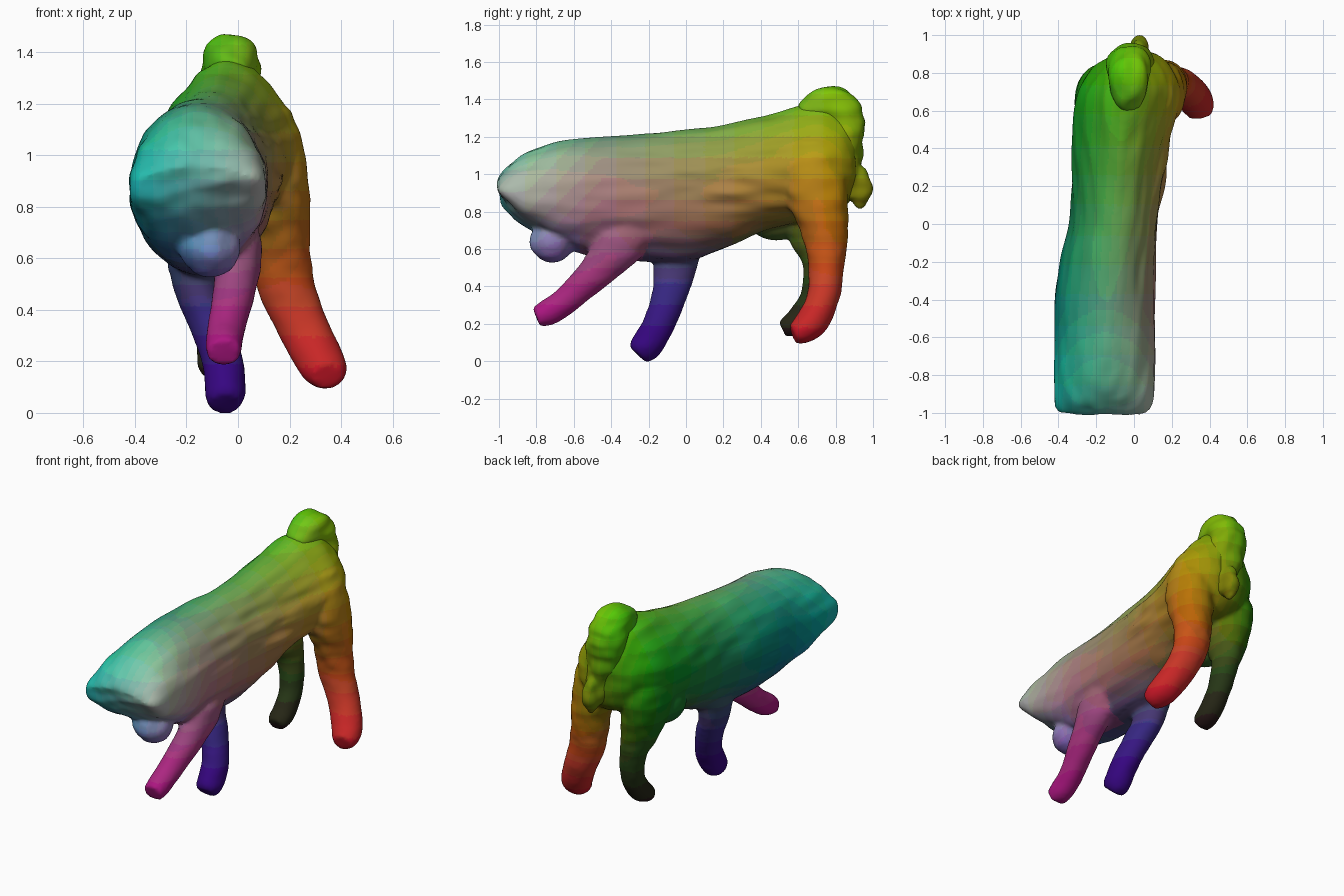
import bpy, bmesh, math
from mathutils import Vector, noise

if "Cube" in bpy.data.objects:
    bpy.data.objects.remove(bpy.data.objects["Cube"])

X = Vector((1, 0, 0))


def clamp(v, lo=0.0, hi=1.0):
    return max(lo, min(hi, v))


def spline(p, steps):
    """Catmull-Rom interpolation through tuples of any length."""
    p = [p[0]] + list(p) + [p[-1]]
    out = []
    for i in range(1, len(p) - 2):
        for s in range(steps):
            t = s / steps
            out.append([0.5 * (2 * b + (c - a) * t + (2 * a - 5 * b + 4 * c - d) * t * t
                               + (3 * b - a - 3 * c + d) * t ** 3)
                        for a, b, c, d in zip(p[i - 1], p[i], p[i + 1], p[i + 2])])
    return out + [list(p[-1])]


def colour(c):
    """Red grows to the animal's right, green upward, blue toward the head."""
    mid = -0.09 + 0.075 * c.y
    r = 0.39 + 1.15 * (c.x - mid)
    g = 0.05 + 0.49 * c.z + 0.2 * clamp((-c.y - 0.45) / 0.4) * clamp((c.z - 0.45) / 0.2)
    b = 0.34 - 0.35 * c.y
    chin = c.y < -0.57 and c.z > 0.52
    if chin:
        b += 0.12 * clamp((0.8 - c.z) / 0.15)
    elif c.z < 0.72:                               # legs keep their own side's red
        w = clamp((0.72 - c.z) / 0.3)
        if c.y > 0.25:
            leg = (0.8, 0.15) if c.x > 0.03 else (0.17, 0.13)
        else:
            right = c.x > -0.13 and c.y < -0.26 - 0.5 * (0.5 - c.z)
            leg = (0.65, 0.52) if right else (0.25, 0.48)
            g -= 0.06 * w
        r, b = r + (leg[0] - r) * w, b + (leg[1] - b) * w
    return r, g, b


def paint(ob, levels=18):
    ob.data.materials.clear()
    slots = {}
    for f in ob.data.polygons:
        key = tuple(round(clamp(v, 0.05, 0.82) * levels) for v in colour(f.center))
        if key not in slots:
            name = "tint_%d_%d_%d" % key
            m = bpy.data.materials.get(name) or bpy.data.materials.new(name)
            m.diffuse_color = [(k / levels) ** 2.2 for k in key] + [1]
            m.use_nodes = True
            m.node_tree.nodes["Principled BSDF"].inputs["Base Color"].default_value = m.diffuse_color
            slots[key] = len(ob.data.materials)
            ob.data.materials.append(m)
        f.material_index = slots[key]


def make(name, bm):
    bmesh.ops.recalc_face_normals(bm, faces=bm.faces)
    me = bpy.data.meshes.new(name)
    bm.to_mesh(me)
    bm.free()
    ob = bpy.data.objects.new(name, me)
    bpy.context.collection.objects.link(ob)
    return ob


def tube(name, pts, steps=5, sides=24, axis=None, taper=lambda y: 0):
    """Loft ellipses (x, y, z, side radius, other radius) along a path."""
    p = spline(pts, steps)
    bm = bmesh.new()
    rings = []
    for i, q in enumerate(p):
        c = Vector(q[:3])
        t = axis or (Vector(p[min(i + 1, len(p) - 1)][:3]) - Vector(p[max(i - 1, 0)][:3])).normalized()
        side = (X - t * t.dot(X)).normalized()
        up = side.cross(t)
        ring = []
        for k in range(sides):
            a = 2 * math.pi * k / sides
            narrow = 1 - taper(c.y) * max(0, math.sin(a))
            ring.append(bm.verts.new(c + side * q[3] * math.cos(a) * narrow + up * q[4] * math.sin(a)))
        rings.append(ring)
    for r, s in zip(rings, rings[1:]):
        for k in range(sides):
            bm.faces.new((r[k], r[(k + 1) % sides], s[(k + 1) % sides], s[k]))
    for r, q in ((rings[0], p[0]), (rings[-1], p[-1])):
        tip = bm.verts.new(q[:3])
        for k in range(sides):
            bm.faces.new((r[k], r[(k + 1) % sides], tip))
    return make(name, bm)


def lump(name, loc, size):
    bm = bmesh.new()
    bmesh.ops.create_icosphere(bm, subdivisions=3, radius=1)
    for v in bm.verts:
        v.co = Vector(a * b + c for a, b, c in zip(v.co, size, loc))
    return make(name, bm)


def fuse(name, parts, rough, voxel=0.014, smooth=5):
    """Merge overlapping parts into one skin, soften the joins, add folds, colour."""
    bpy.ops.object.select_all(action='DESELECT')
    for ob in parts:
        ob.select_set(True)
    ob = parts[0]
    bpy.context.view_layer.objects.active = ob
    bpy.ops.object.join()
    m = ob.modifiers.new("skin", 'REMESH')
    m.mode, m.voxel_size = 'VOXEL', voxel
    s = ob.modifiers.new("soften", 'SMOOTH')
    s.factor, s.iterations = 0.5, smooth
    for mod in ("skin", "soften"):
        bpy.ops.object.modifier_apply(modifier=mod)
    ob.name = ob.data.name = name
    moved = [v.co + v.normal * rough(v.co) * noise.noise(Vector((v.co.x * 13, v.co.y * 4, v.co.z * 15)))
             for v in ob.data.vertices]
    for v, co in zip(ob.data.vertices, moved):
        v.co = co
    paint(ob)
    bpy.ops.object.shade_smooth_by_angle(angle=math.radians(40))


# Torso and head: y, left x, right x, bottom z, top z
sections = [
    (-1.01, -.40, .08, .79, .96), (-0.98, -.42, .105, .73, 1.01), (-0.92, -.425, .115, .68, 1.07),
    (-0.80, -.425, .115, .62, 1.135),
    (-0.65, -.42, .115, .58, 1.18), (-0.40, -.42, .11, .55, 1.205), (-0.20, -.39, .115, .53, 1.22),
    (0.0, -.34, .13, .53, 1.24), (0.2, -.33, .155, .60, 1.265), (0.4, -.33, .185, .69, 1.305),
    (0.6, -.325, .23, .75, 1.36), (0.72, -.29, .24, .78, 1.37), (0.82, -.225, .205, .80, 1.33),
    (0.88, -.15, .15, .86, 1.27), (0.91, -.08, .10, .95, 1.20)]
torso = tube("torso", [((a + b) / 2, y, (c + d) / 2, (b - a) / 2, (d - c) / 2)
                       for y, a, b, c, d in sections],
             steps=6, sides=56, axis=Vector((0, 1, 0)), taper=lambda y: 0.32 * clamp((y + 0.2) / 0.8))

# Wedge snout: the underside of the head slopes back from the front edge, most on the right
for v in torso.data.vertices:
    c = v.co
    lean = 0.25 + 0.75 * clamp((c.x + 0.42) / 0.54)
    c.y += clamp((-c.y - 0.5) / 0.45) * lean * max(0, 0.92 - c.z)

# Chin and the belly fold ahead of the rear left leg
chin = lump("chin", (-.11, -.715, .64), (.12, .12, .115))
fold = lump("belly_fold", (-.18, .49, .78), (.12, .17, .135))

# Front legs
front_right = tube("front_right_leg", [
    (-.02, -.22, .80, .09, .12), (.00, -.36, .62, .095, .13), (-.01, -.45, .51, .085, .10),
    (-.03, -.56, .40, .078, .082), (-.05, -.66, .31, .073, .073), (-.055, -.74, .26, .072, .07),
    (-.055, -.80, .235, .066, .055)])
front_left = tube("front_left_leg", [
    (-.17, -.03, .70, .12, .14), (-.165, -.06, .50, .088, .115), (-.11, -.09, .35, .08, .095),
    (-.06, -.145, .20, .08, .085), (-.05, -.20, .10, .08, .085), (-.05, -.235, .06, .075, .08),
    (-.05, -.258, .035, .058, .06)])

# Rear legs
rear_right = tube("rear_right_leg", [
    (.11, .69, 1.16, .10, .13), (.14, .69, .95, .13, .17), (.165, .74, .72, .12, .13),
    (.18, .75, .52, .113, .098), (.245, .735, .35, .10, .088), (.31, .68, .22, .095, .088),
    (.34, .62, .165, .085, .075), (.35, .572, .145, .06, .055)])
rear_left = tube("rear_left_leg", [
    (-.14, .64, 1.08, .12, .16), (-.175, .645, .88, .14, .20), (-.16, .68, .70, .12, .145),
    (-.12, .71, .52, .082, .088), (-.095, .685, .35, .07, .074), (-.09, .61, .23, .07, .07),
    (-.09, .555, .19, .07, .06), (-.09, .515, .17, .055, .045)])


def hide_folds(c):
    # crumpled patch on the right flank, gentle lengthwise folds elsewhere
    patch = clamp(1 - abs(c.y - 0.17) / 0.42) * clamp(1 - abs(c.z - 0.98) / 0.2)
    return (0.009 if c.z > 0.55 else 0.003) + (0.035 * patch if c.x > 0.0 else 0)


fuse("body_and_legs", [torso, chin, fold, front_right, front_left, rear_right, rear_left], hide_folds)

# Tail: thick root over the rump, hanging down to a ragged tuft
tail = tube("tail", [
    (-.03, .63, 1.32, .06, .05), (-.03, .70, 1.355, .10, .085), (-.03, .79, 1.365, .112, .108),
    (-.025, .85, 1.29, .118, .105), (-.005, .855, 1.15, .115, .09), (.015, .865, 1.0, .09, .07),
    (.03, .90, .87, .045, .05)])
tuft = lump("tail_tuft", (.03, .93, .93), (.05, .066, .12))
fuse("tail_with_tuft", [tail, tuft], lambda c: 0.015, voxel=0.012, smooth=4)
